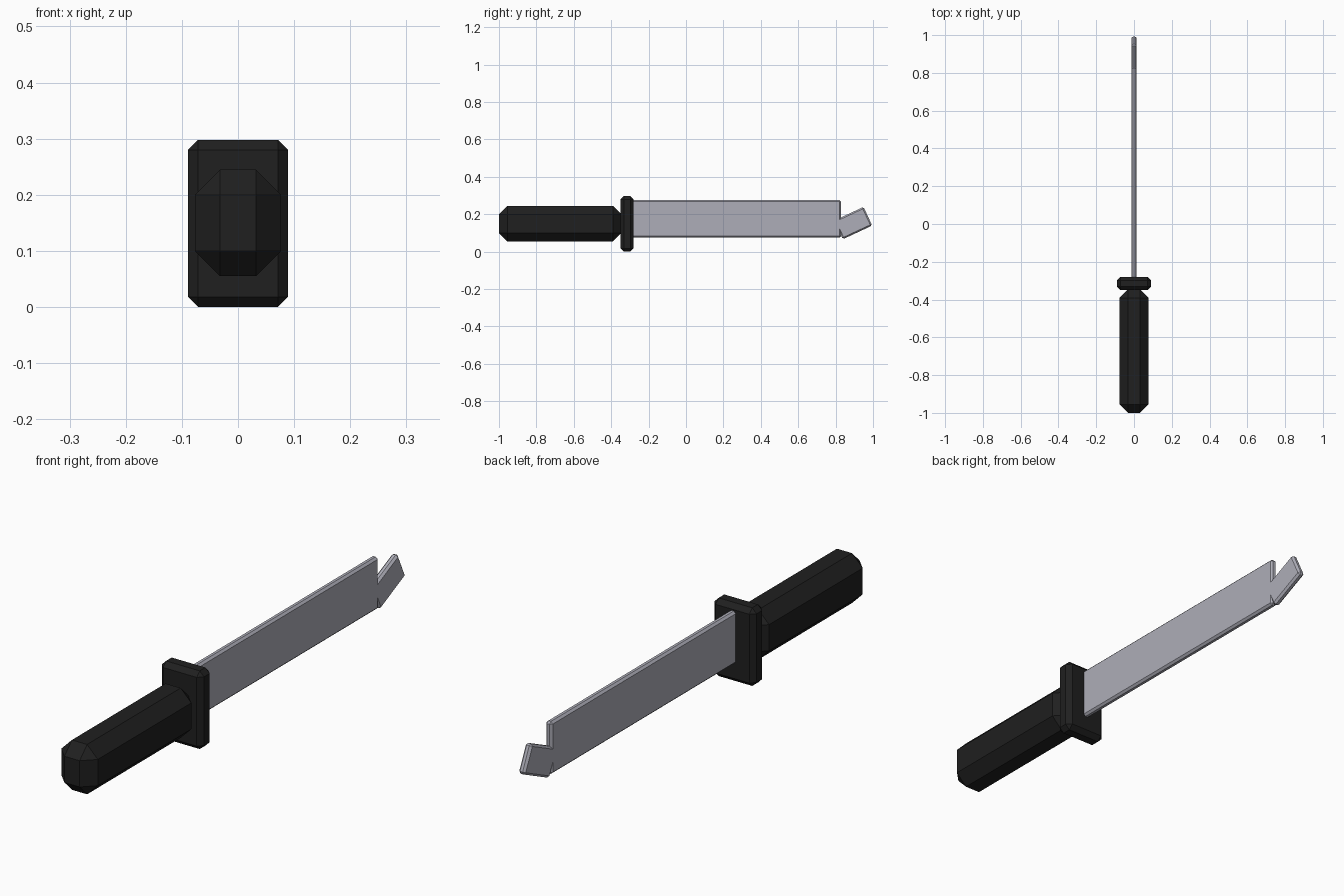
import bpy, bmesh, math
from mathutils import Matrix

if "Cube" in bpy.data.objects:
    bpy.data.objects.remove(bpy.data.objects["Cube"])


def material(name, rgb):
    m = bpy.data.materials.new(name)
    m.diffuse_color = (*rgb, 1)
    m.use_nodes = True
    m.node_tree.nodes["Principled BSDF"].inputs["Base Color"].default_value = m.diffuse_color
    return m


black = material("black", (0.014, 0.014, 0.014))
steel = material("steel", (0.42, 0.42, 0.48))


def chamfered_box(name, centre, size, chamfer, mat, tilt=0):
    bm = bmesh.new()
    bmesh.ops.create_cube(bm, size=1, matrix=Matrix.Diagonal((*size, 1)))
    bmesh.ops.bevel(bm, geom=bm.edges[:], offset=chamfer, segments=1,
                    affect='EDGES', profile=0.5)
    mesh = bpy.data.meshes.new(name)
    bm.to_mesh(mesh)
    bm.free()
    mesh.materials.append(mat)
    ob = bpy.data.objects.new(name, mesh)
    ob.location = centre
    ob.rotation_euler.x = tilt
    bpy.context.collection.objects.link(ob)
    return ob


# Eight-sided grip and the crosspiece in front of it
chamfered_box("handle", (0, -0.673, 0.15), (0.154, 0.654, 0.19), 0.045, black)
chamfered_box("guard", (0, -0.315, 0.149), (0.178, 0.07, 0.298), 0.018, black)

# Flat blade, rooted in the guard
chamfered_box("blade", (0, 0.265, 0.175), (0.027, 1.13, 0.2), 0.008, steel)

# Hooked tip: a short tilted plate sunk into the end of the blade
chamfered_box("blade_tip", (0, 0.894, 0.153), (0.027, 0.173, 0.11), 0.008, steel,
              tilt=math.radians(25))
